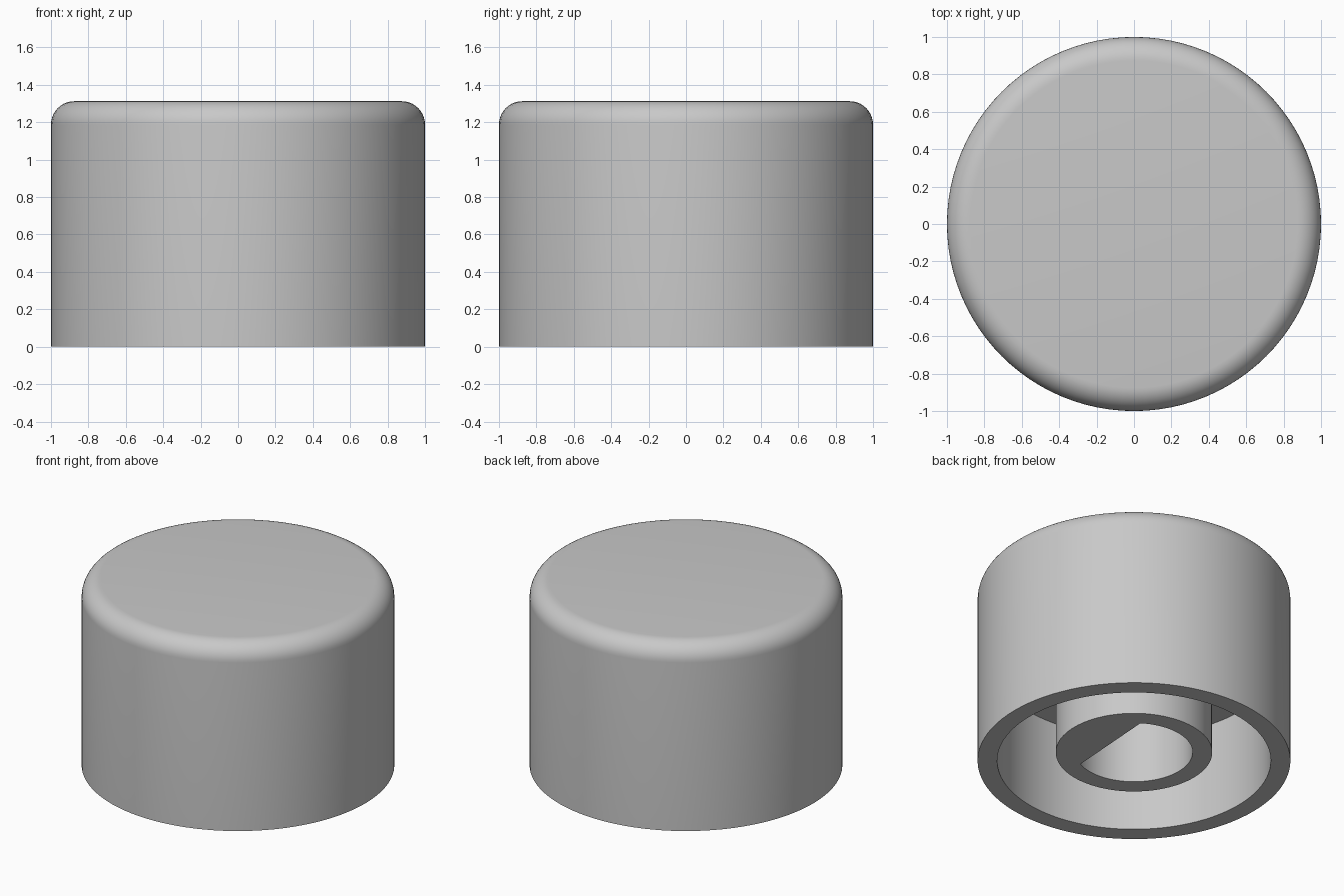
import bpy, bmesh, math

if "Cube" in bpy.data.objects:
    bpy.data.objects.remove(bpy.data.objects["Cube"])

SEG = 96
STEP = 2 * math.pi / SEG
R, H, FILLET = 1.0, 1.3125, 0.125      # outer shell
SKIRT_R, CEILING = 0.875, 0.6875       # underside cavity
BOSS_R, BOSS_Z = 0.5, 0.0625           # shaft boss
BORE_R, FLAT, BORE_TOP = 0.375, 0.1875, 1.0
TILT = -STEP                           # direction the bore flat faces

grey = bpy.data.materials.new("grey plastic")
grey.diffuse_color = (0.58, 0.58, 0.58, 1)
grey.use_nodes = True
grey.node_tree.nodes["Principled BSDF"].inputs["Base Color"].default_value = grey.diffuse_color


def circle(r, z):
    return [(r * math.cos(i * STEP), r * math.sin(i * STEP), z) for i in range(SEG)]


def d_shape(z):
    """Circle with one side cut flat."""
    pts = []
    for i in range(SEG):
        a = i * STEP
        c = math.cos(a - TILT)
        r = min(BORE_R, FLAT / c) if c > 0.01 else BORE_R
        pts.append((r * math.cos(a), r * math.sin(a), z))
    return pts


# rounded top edge, outer wall, hollow skirt, boss and D-shaped bore as one loft
rings = []
for k in range(11):
    a = math.pi / 2 * (1 - k / 10)
    rings.append(circle(R - FILLET + FILLET * math.cos(a), H - FILLET + FILLET * math.sin(a)))
rings += [circle(R, 0), circle(SKIRT_R, 0), circle(SKIRT_R, CEILING),
          circle(BOSS_R, CEILING), circle(BOSS_R, BOSS_Z),
          d_shape(BOSS_Z), d_shape(BORE_TOP)]

bm = bmesh.new()
loops = [[bm.verts.new(p) for p in ring] for ring in rings]
for a, b in zip(loops, loops[1:]):
    for i in range(SEG):
        j = (i + 1) % SEG
        bm.faces.new((a[i], b[i], b[j], a[j]))
bm.faces.new(loops[0])                 # flat top
bm.faces.new(loops[-1][::-1])          # bore end
bmesh.ops.recalc_face_normals(bm, faces=bm.faces)

mesh = bpy.data.meshes.new("knob")
bm.to_mesh(mesh)
bm.free()
mesh.materials.append(grey)
knob = bpy.data.objects.new("knob", mesh)
bpy.context.collection.objects.link(knob)
bpy.context.view_layer.objects.active = knob
knob.select_set(True)
bpy.ops.object.shade_smooth_by_angle(angle=math.radians(30))
